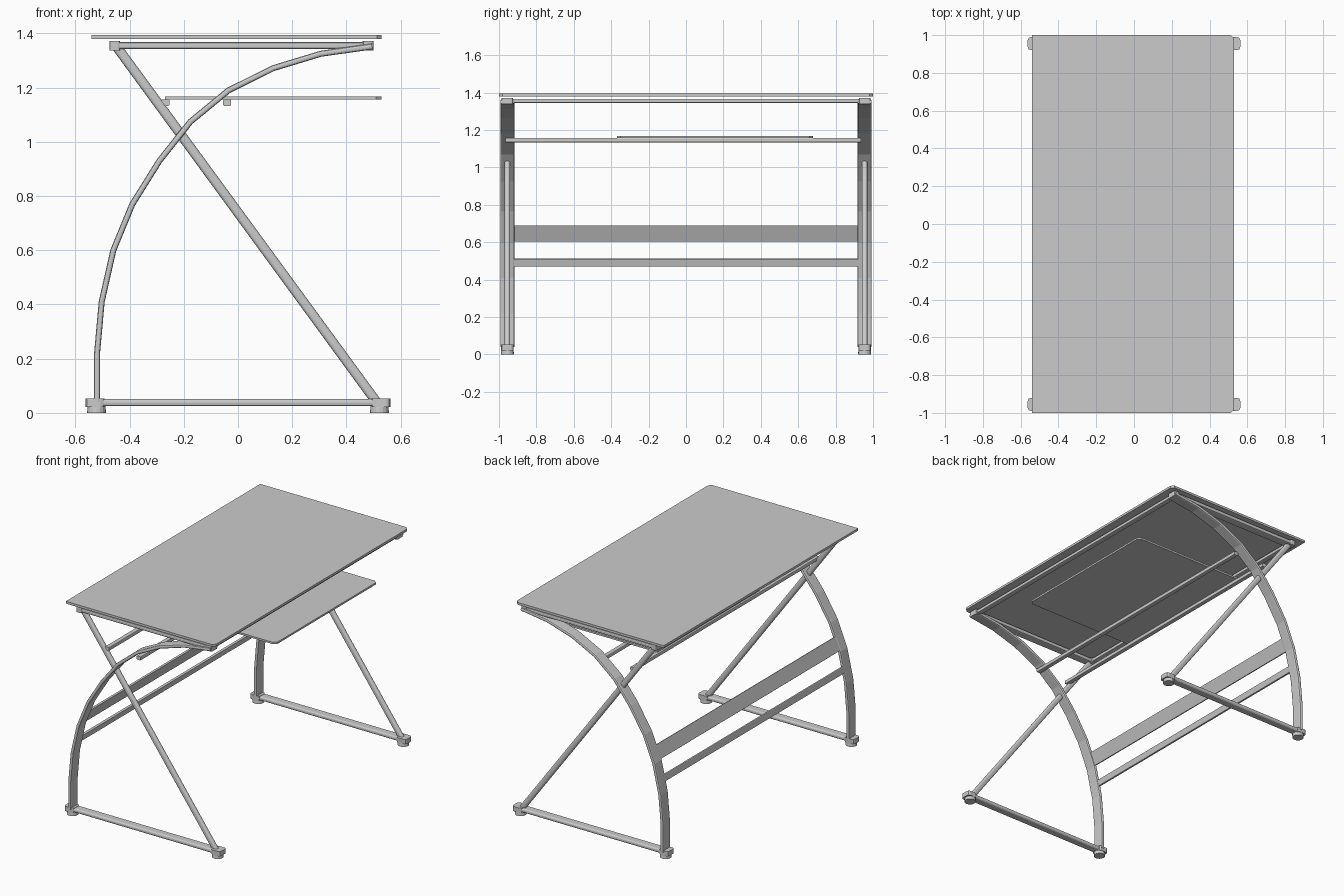
import bpy, bmesh, math
from mathutils import Vector

if "Cube" in bpy.data.objects:
    bpy.data.objects.remove(bpy.data.objects["Cube"])


def finish(name, bm):
    bmesh.ops.recalc_face_normals(bm, faces=bm.faces)
    me = bpy.data.meshes.new(name)
    bm.to_mesh(me)
    bm.free()
    ob = bpy.data.objects.new(name, me)
    bpy.context.collection.objects.link(ob)
    return ob


def sweep(name, path, side, w, t, r, seg=2):
    """Sweep a rounded rectangle (w along side, t across it) down a path."""
    pts = [Vector(p) for p in path]
    side = Vector(side).normalized()
    section = []
    for k, (sx, sy) in enumerate([(1, 1), (-1, 1), (-1, -1), (1, -1)]):
        for i in range(seg + 1):
            a = math.pi / 2 * (k + i / seg)
            section.append((sx * (w / 2 - r) + r * math.cos(a),
                            sy * (t / 2 - r) + r * math.sin(a)))
    bm = bmesh.new()
    rings = []
    for i, p in enumerate(pts):
        tan = (pts[min(i + 1, len(pts) - 1)] - pts[max(i - 1, 0)]).normalized()
        nor = tan.cross(side).normalized()
        rings.append([bm.verts.new(p + side * a + nor * b) for a, b in section])
    n = len(section)
    for a, b in zip(rings, rings[1:]):
        for j in range(n):
            bm.faces.new((a[j], a[(j + 1) % n], b[(j + 1) % n], b[j]))
    bm.faces.new(rings[0])
    bm.faces.new(rings[-1])
    return finish(name, bm)


def prism(name, outline, z0, z1):
    bm = bmesh.new()
    face = bm.faces.new([bm.verts.new((x, y, z0)) for x, y in outline])
    new = bmesh.ops.extrude_face_region(bm, geom=[face])["geom"]
    bmesh.ops.translate(bm, vec=(0, 0, z1 - z0),
                        verts=[v for v in new if isinstance(v, bmesh.types.BMVert)])
    return finish(name, bm)


def foot(name, x, y):
    bm = bmesh.new()
    bmesh.ops.create_cone(bm, cap_ends=True, segments=16, radius1=0.035,
                          radius2=0.033, depth=0.025)
    bmesh.ops.translate(bm, vec=(x, y, 0.0125), verts=bm.verts)
    ob = finish(name, bm)
    ob.data.shade_flat()


def plate_outline(x0, x1, y0, y1, c):
    return [(x0, y0), (x1 - c, y0), (x1, y0 + c), (x1, y1 - c), (x1 - c, y1), (x0, y1)]


Y = (0, 1, 0)
arch = [(-.52, .04), (-.52, .22), (-.503, .41), (-.46, .60), (-.39, .77), (-.29, .93),
        (-.175, 1.075), (-.035, 1.19), (.13, 1.272), (.305, 1.325), (.495, 1.352)]

# Desk top and sliding tray
prism("desk_top", plate_outline(-.54, .53, -1, 1, .018), 1.38, 1.395)
prism("keyboard_tray", plate_outline(-.27, .53, -.37, .68, .02), 1.156, 1.168)

# Mirrored side frames
for s, tag in ((-1, "front"), (1, "back")):
    y = s * .955
    sweep(tag + "_arched_leg", [(x, y, z) for x, z in arch], Y, .076, .022, .008)
    sweep(tag + "_diagonal_leg", [(-.447, y, 1.35), (.515, y, .035)], Y, .03, .036, .013, 4)
    sweep(tag + "_base_bar", [(-.54, y, .038), (.54, y, .038)], Y, .056, .026, .01, 3)
    sweep(tag + "_top_rail", [(-.47, y, 1.355), (.495, y, 1.355)], Y, .056, .026, .008)
    for x in (-.5275, .5275):
        sweep(tag + "_base_cap", [(x, y, .022), (x, y, .053)], Y, .068, .07, .015)
        foot(tag + "_foot", math.copysign(.522, x), y)
    for x in (-.455, .48):
        sweep(tag + "_top_cap", [(x, y, 1.338), (x, y, 1.372)], Y, .062, .04, .008)

# Cross rails under the desk top
for x in (-.455, .475):
    sweep("top_cross_rail", [(x, -.94, 1.355), (x, .94, 1.355)], (1, 0, 0), .035, .022, .005)

# Rails carrying the tray
for x in (-.268, -.04):
    sweep("tray_rail", [(x, -.965, 1.145), (x, .935, 1.145)], (1, 0, 0), .03, .024, .005)

# Braces between the arched legs, following their slope
sweep("wide_back_panel", [(-.443, -.93, .647), (-.443, .93, .647)], (.07, 0, .17), .09, .014, .004)
sweep("narrow_back_brace", [(-.487, -.93, .49), (-.487, .93, .49)], (.043, 0, .19), .042, .018, .005)
